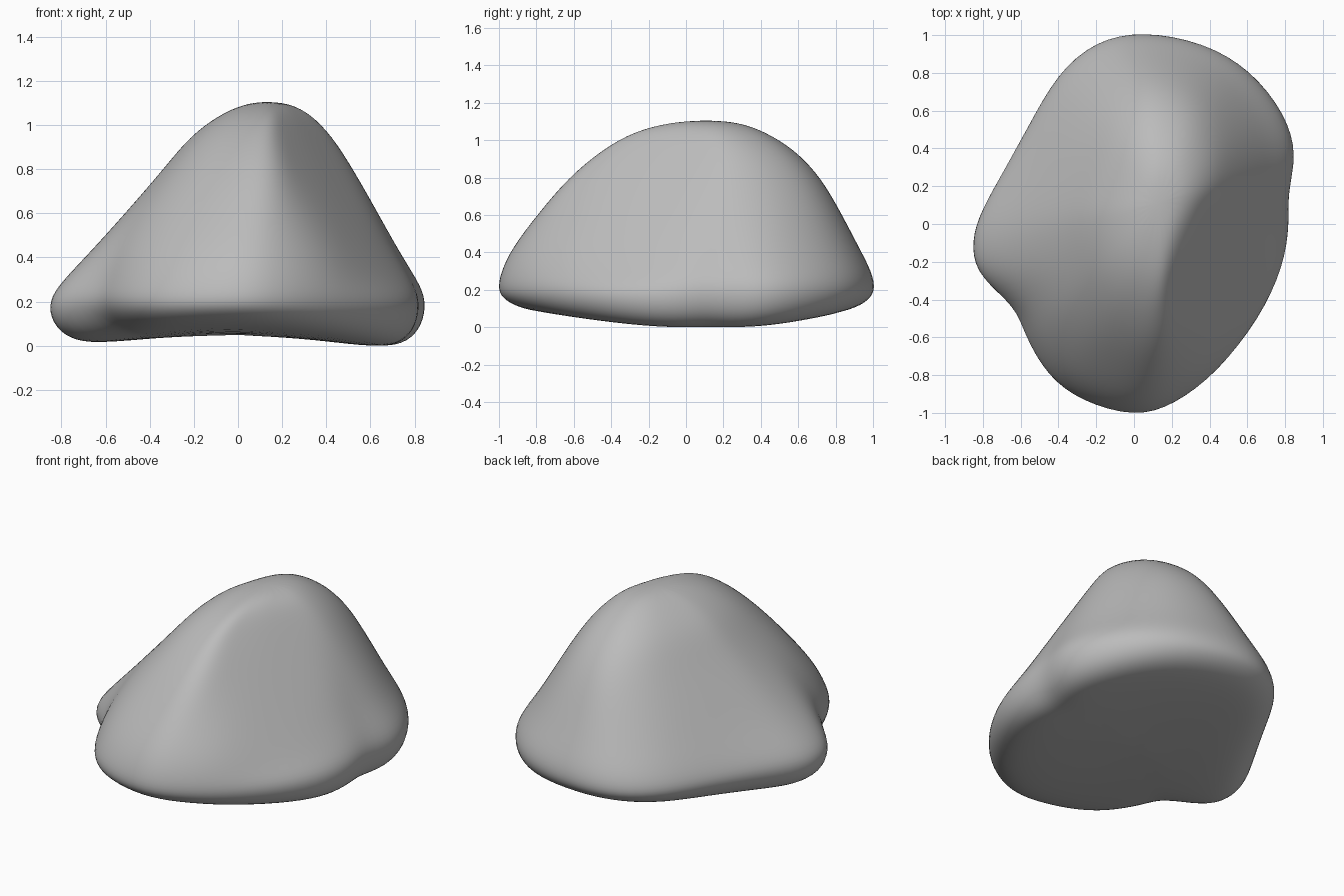
import bpy, bmesh
from mathutils import Vector

cube = bpy.data.objects.get("Cube")
if cube:
    bpy.data.objects.remove(cube, do_unlink=True)

# Plan outline of the rock at its widest height, counter-clockwise
OUTLINE = [(.84, .36), (.78, .57), (.6, .8), (.36, .94), (.04, 1), (-.2, .95),
           (-.4, .78), (-.55, .5), (-.7, .23), (-.81, .03), (-.84, -.13),
           (-.8, -.28), (-.61, -.43), (-.57, -.57), (-.45, -.79), (-.27, -.92),
           (0, -1), (.2, -.94), (.43, -.77), (.65, -.49), (.77, -.22),
           (.8, 0), (.79, .16)]
# Outline points that lose the side notches and flats higher up the rock
FILLED = {6: (-.44, .78), 7: (-.61, .52), 8: (-.74, .25), 9: (-.83, .03),
          11: (-.82, -.3), 12: (-.77, -.48), 13: (-.68, -.65), 14: (-.5, -.82),
          20: (.74, -.2), 21: (.79, .02), 22: (.83, .2)}

# Height, x range, y range, notch strength
LEVELS = [(.0, -.36, .36, -.43, .44, 1), (.0, -.66, .68, -.79, .82, 1.4),
          (.04, -.78, .79, -.93, .94, 1.35), (.11, -.855, .855, -1, 1, 1.2),
          (.2, -.873, .873, -1.03, 1.03, 1), (.29, -.81, .835, -1.015, 1.015, .85),
          (.42, -.68, .745, -.955, .945, .45), (.6, -.515, .64, -.815, .85, .08),
          (.8, -.34, .525, -.645, .735, 0), (.95, -.22, .43, -.46, .59, 0),
          (1.05, -.08, .33, -.28, .42, 0), (1.095, .03, .24, -.08, .28, 0)]

# Direction of the flat facet on the front left side
FACET = Vector((.92, -.4)).normalized()


def underside(x, y):
    """Gentle saddle that the rock rests on."""
    return .048 - .12 * x * x - .015 * x + .05 * y * y


def ring_points(z, x0, x1, y0, y1, notch):
    points = []
    for i, base in enumerate(OUTLINE):
        u = Vector(FILLED.get(i, base)).lerp(Vector(base), notch)
        p = Vector(((x0 + x1) / 2 + u.x / .84 * (x1 - x0) / 2,
                    (y0 + y1) / 2 + u.y * (y1 - y0) / 2))
        # Shave the facet above the widest ring, leaving it slightly curved
        if z > .25:
            limit = .805 - .65 * (z - .2)
            p -= FACET * max(0, p.dot(FACET) - limit) * .85
        lift = max(0, 1 - z / .2) * underside(p.x, p.y)
        points.append((p.x, p.y, z + lift))
    return points


# Loft the rings into a closed cage
bm = bmesh.new()
rings = [[bm.verts.new(p) for p in ring_points(*level)] for level in LEVELS]
count = len(OUTLINE)
for low, high in zip(rings, rings[1:]):
    for i in range(count):
        j = (i + 1) % count
        bm.faces.new((low[i], low[j], high[j], high[i]))
crown = bm.verts.new((.13, .11, 1.107))
foot = bm.verts.new((0, 0, .05))
for i in range(count):
    j = (i + 1) % count
    bm.faces.new((rings[-1][i], rings[-1][j], crown))
    bm.faces.new((rings[0][j], rings[0][i], foot))
bmesh.ops.recalc_face_normals(bm, faces=bm.faces)
for face in bm.faces:
    face.smooth = True
mesh = bpy.data.meshes.new("rock")
bm.to_mesh(mesh)
bm.free()

rock = bpy.data.objects.new("rock", mesh)
bpy.context.collection.objects.link(rock)

# Round the cage
rounding = rock.modifiers.new("rounding", "SUBSURF")
rounding.levels = rounding.render_levels = 2

# Stone colour
stone = bpy.data.materials.new("stone grey")
stone.use_nodes = True
colour = (.5, .5, .5, 1)
stone.diffuse_color = colour
stone.node_tree.nodes["Principled BSDF"].inputs["Base Color"].default_value = colour
mesh.materials.append(stone)
